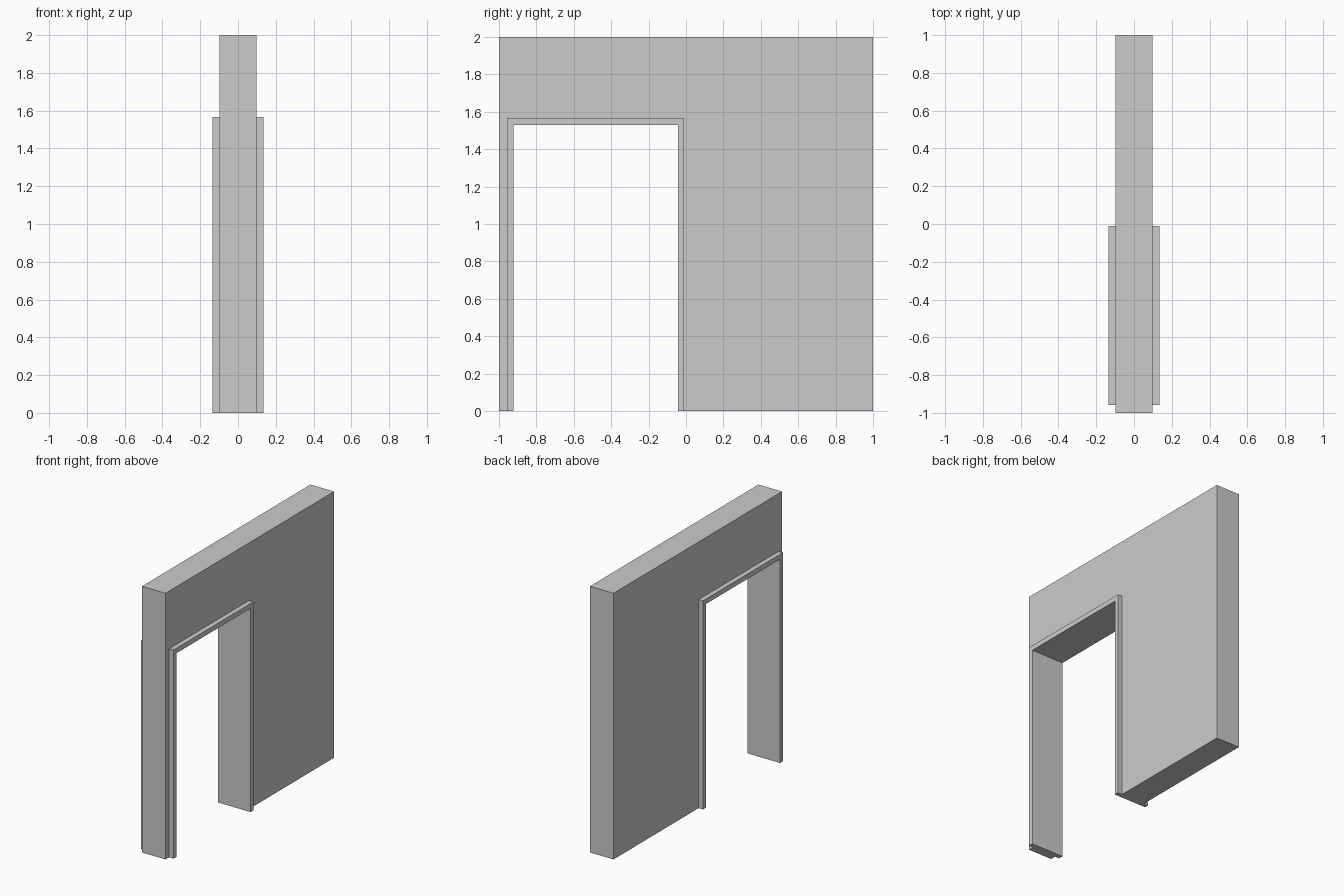
import bpy, bmesh

if "Cube" in bpy.data.objects:
    bpy.data.objects.remove(bpy.data.objects["Cube"])

WALL_X, TRIM_X = 0.098, 0.135   # half thickness of wall and door trim

bm = bmesh.new()

def arch(y0, y1, top):
    """Corner points of an upside-down U, in the x = -WALL_X plane."""
    return [bm.verts.new((-WALL_X, y, z)) for y, z in
            ((y0, 0), (y0, top), (y1, top), (y1, 0))]

wall_edge = arch(-1.0, 1.0, 2.0)
trim_edge = arch(-0.957, -0.01, 1.567)
opening = arch(-0.923, -0.043, 1.53)

def band(outer, inner):
    """Three quads between two nested arches."""
    return [bm.faces.new((outer[i], outer[i + 1], inner[i + 1], inner[i]))
            for i in range(3)]

def extrude(faces, dx):
    res = bmesh.ops.extrude_face_region(bm, geom=faces)["geom"]
    bmesh.ops.translate(bm, vec=(dx, 0, 0),
                        verts=[g for g in res if isinstance(g, bmesh.types.BMVert)])
    return [g for g in res if isinstance(g, bmesh.types.BMFace)]

# Wall slab with door opening
faces = band(wall_edge, trim_edge) + band(trim_edge, opening)
back = bmesh.ops.duplicate(bm, geom=faces)["geom"]
bmesh.ops.delete(bm, geom=[g for g in back if isinstance(g, bmesh.types.BMVert)],
                 context='VERTS')
res = bmesh.ops.extrude_face_region(bm, geom=faces, use_keep_orig=True)["geom"]
bmesh.ops.translate(bm, vec=(2 * WALL_X, 0, 0),
                    verts=[g for g in res if isinstance(g, bmesh.types.BMVert)])
bmesh.ops.recalc_face_normals(bm, faces=bm.faces[:])

# Raised trim around the opening on both sides
def in_trim(f, side):
    c = f.calc_center_median()
    return (abs(c.x - side * WALL_X) < 1e-4 and
            all(-0.96 < v.co.y < 0 and v.co.z < 1.57 for v in f.verts))

for side in (-1, 1):
    ring = [f for f in bm.faces if in_trim(f, side)]
    extrude(ring, side * (TRIM_X - WALL_X))
    bmesh.ops.delete(bm, geom=[f for f in ring if f.is_valid], context='FACES_ONLY')

# Merge the flat reveals and wall faces
bmesh.ops.recalc_face_normals(bm, faces=bm.faces[:])
mesh = bpy.data.meshes.new("wall_with_doorway")
bm.to_mesh(mesh)
bm.free()
obj = bpy.data.objects.new("wall_with_doorway", mesh)
bpy.context.collection.objects.link(obj)
